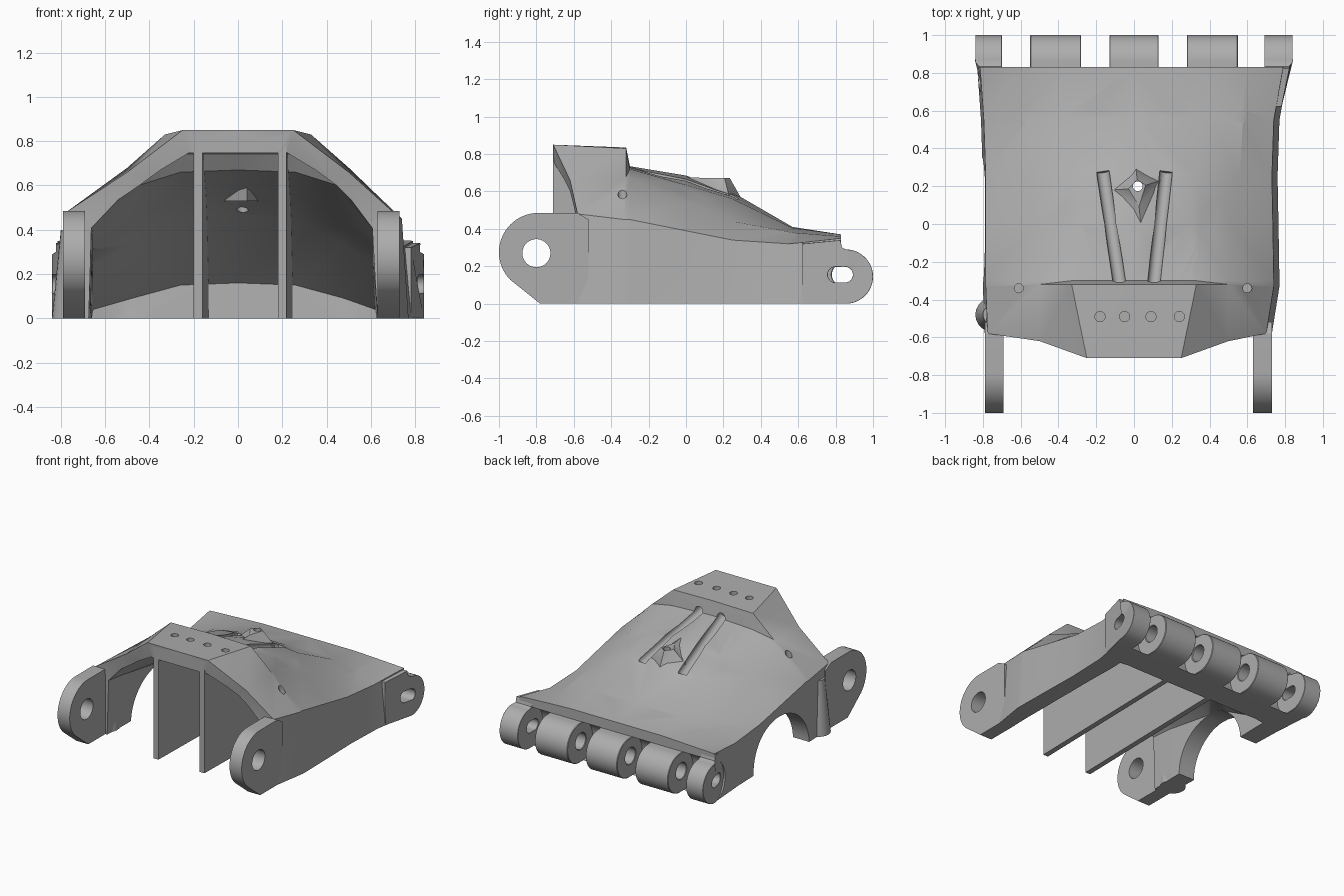
import bpy, bmesh, math
from mathutils import Vector

cube = bpy.data.objects.get("Cube")
if cube:
    bpy.data.objects.remove(cube, do_unlink=True)

grey = bpy.data.materials.new("plain grey")
grey.use_nodes = True
grey.diffuse_color = (0.42, 0.42, 0.42, 1)
grey.node_tree.nodes["Principled BSDF"].inputs["Base Color"].default_value = grey.diffuse_color


def finish(name, bm):
    bmesh.ops.recalc_face_normals(bm, faces=bm.faces[:])
    mesh = bpy.data.meshes.new(name)
    bm.to_mesh(mesh)
    bm.free()
    mesh.materials.append(grey)
    obj = bpy.data.objects.new(name, mesh)
    bpy.context.collection.objects.link(obj)
    return obj


def loft(name, rings, triangles=True):
    """Closed solid through matching rings of points."""
    bm = bmesh.new()
    rows = [[bm.verts.new(p) for p in ring] for ring in rings]
    n = len(rows[0])
    for a, b in zip(rows, rows[1:]):
        for i in range(n):
            j = (i + 1) % n
            bm.faces.new((a[i], a[j], b[j], b[i]))
    bm.faces.new(rows[0])
    bm.faces.new(rows[-1])
    bmesh.ops.recalc_face_normals(bm, faces=bm.faces[:])
    if triangles:
        bmesh.ops.triangulate(bm, faces=bm.faces[:])
    return finish(name, bm)


def prism(name, outline, x0, x1):
    """Side outline of (y, z) points extruded across x."""
    return loft(name, [[(x, y, z) for y, z in outline] for x in (x0, x1)], False)


def arc(cy, cz, r, start, end, steps=24):
    angles = [math.radians(start + (end - start) * i / steps) for i in range(steps + 1)]
    return [(cy + r * math.cos(a), cz + r * math.sin(a)) for a in angles]


def rod(name, start, end, r):
    """Cylinder between two points."""
    bm = bmesh.new()
    start, end = Vector(start), Vector(end)
    axis = end - start
    bmesh.ops.create_cone(bm, cap_ends=True, segments=20, radius1=r, radius2=r, depth=axis.length)
    turn = axis.to_track_quat("Z", "Y").to_matrix()
    for v in bm.verts:
        v.co = turn @ v.co + (start + end) / 2
    return finish(name, bm)


def cut(obj, cutter):
    cutter.hide_render = True
    mod = obj.modifiers.new("cut", "BOOLEAN")
    mod.operation, mod.object, mod.solver = "DIFFERENCE", cutter, "EXACT"
    bpy.context.view_layer.objects.active = obj
    bpy.ops.object.modifier_apply(modifier=mod.name)
    bpy.data.objects.remove(cutter, do_unlink=True)


def ring(s, base=0.0):
    """Cross-section: y side, shoulder, deck; x walls; z wall; x, z shoulder; x, z deck; z crown."""
    ys, ym, yd, xl, xr, zs, xm, zm, xd, zd, zc = s
    return [(xl, ys, base), (xl + .015, ys, zs), (-xm, ym, zm), (-xd, yd, zd), (0, yd, zc),
            (xd, yd, zd), (xm, ym, zm), (xr - .03, ys, zs), (xr, ys, base)]


# Hollow shell, stations from the front mouth to the back
outer = [
    (-.58, -.62, -.71, -.68, .62, .43, .43, .59, .19, .74, .74),
    (-.58, -.62, -.71, -.79, .73, .48, .50, .66, .25, .85, .85),
    (-.33, -.32, -.32, -.80, .77, .45, .50, .68, .33, .83, .835),
    (-.30, -.30, -.30, -.80, .77, .45, .50, .67, .33, .72, .735),
    (.00, .00, .00, -.80, .765, .39, .52, .54, .30, .635, .685),
    (.25, .25, .25, -.80, .76, .34, .56, .44, .32, .56, .595),
    (.55, .57, .57, -.81, .77, .32, .58, .38, .38, .405, .41),
    (.83, .83, .83, -.83, .82, .35, .60, .36, .38, .37, .37),
]
cavity = [
    (-.90, -.90, -.90, -.69, .63, .44, .44, .60, .20, .75, .75),
    (-.40, -.40, -.40, -.67, .64, .39, .45, .60, .26, .74, .74),
    (-.35, -.35, -.35, -.67, .64, .38, .45, .58, .26, .66, .67),
    (.00, .00, .00, -.67, .64, .32, .46, .45, .24, .56, .58),
    (.25, .25, .25, -.67, .64, .24, .48, .34, .26, .45, .47),
    (.60, .62, .62, -.67, .65, .04, .48, .09, .26, .15, .16),
]
shell = loft("shell", [ring(s) for s in outer])
cut(shell, loft("cavity", [ring(s, -.1) for s in cavity]))

# Arched opening in one side wall, and the round hinge clearance
arch = [(y, z * .95) for y, z in arc(.02, 0, .33, 0, 180)]
cut(shell, prism("arch_cutter", [(.35, -.1)] + arch + [(-.31, -.1)], -1, -.6))
cut(shell, prism("hinge_clearance", arc(.855, .145, .153, 0, 352.8, 49), -1, 1))

# Fanned bores through the front deck, with matching troughs down the slope
drills = [((a, -.80, .80), (b, -.25, .78), .028)
          for a, b in ((-.15, -.21), (-.045, -.075), (.06, .11), (.165, .245))]
drills += [((-.22, -.36, .74), (-.33, .11, .59), .034),
           ((-.07, -.36, .75), (-.165, .28, .565), .034),
           ((.10, -.36, .75), (.17, .28, .565), .034),
           ((.24, -.36, .72), (.43, .10, .55), .034)]

# Holes in the deck, back edge, shoulders and bottom rim
drills += [((x, -.49, .80), (x, -.49, .95), .027) for x in (-.18, -.05, .09, .24)]
drills += [((x, y, .30), (x, y, .6), .04) for x, y in ((-.59, .57), (-.21, .62), (.2, .62), (.56, .57))]
drills += [((x, -.34, .54), (x, -.34, .75), .024) for x in (-.61, .60)]
drills += [((.70, -.5 + .17 * i, -.05), (.70, -.5 + .17 * i, .03), .015) for i in range(7)]
drills += [((-.7 + .2 * i, .66, -.05), (-.7 + .2 * i, .66, .03), .015) for i in range(8)]
for start, end, radius in drills:
    cut(shell, rod("drill", start, end, radius))

# Faceted boss on the slope, drilled through
base = [(-.12, .18, .59), (.04, -.05, .68), (.14, .23, .575), (.01, .30, .555)]
under = [(x, y, .53) for x, y, z in base]
crest = [(.02 + (x - .02) * .35, .19 + (y - .19) * .4, .672) for x, y, z in base]
boss = loft("boss", [under, base, crest])
for part in (shell, boss):
    cut(part, rod("boss_bore", (.02, .2, .3), (.02, .2, .8), .026))

# Pivot ears at the front
ear_outline = [(-.52, .0), (-.52, .45), (-.58, .485)] + arc(-.79, .275, .21, 90, 225) + [(-.78, 0)]
ears = []
for name, x0, x1 in (("right_ear", -.79, -.69), ("left_ear", .63, .73)):
    ear = prism(name, ear_outline, x0, x1)
    cut(ear, prism("pivot_hole", arc(-.80, .27, .075, 0, 352.8, 49), x0 - .1, x1 + .1))
    ears.append(ear)

# Flared foot beside the arched opening
bm = bmesh.new()
bmesh.ops.create_cone(bm, cap_ends=True, segments=20, radius1=.09, radius2=.05, depth=.4)
bmesh.ops.translate(bm, verts=bm.verts[:], vec=(-.75, -.48, .2))
foot = finish("foot", bm)

# Inner ribs, leaning slightly sideways towards the back
rib_outline = [(-.71, 0), (-.71, .78), (-.35, .70), (.25, .50), (.55, .34), (.62, 0)]
ribs = []
for name, x0, x1 in (("right_rib", -.20, -.16), ("left_rib", .18, .22)):
    rib = prism(name, rib_outline, x0, x1)
    for v in rib.data.vertices:
        v.co.x += .02 * (v.co.y + .7)
    ribs.append(rib)

# Hinge knuckles along the back; the end ones blend into the side walls
knuckles = []
curve = arc(.855, .145, .145, -90, 90)
middle_outline = [(.69, .30), (.69, 0)] + curve
end_outline = [(.62, .32), (.62, 0)] + curve + [(.835, .30), (.825, .34)]
slot = arc(.85, .155, .042, -90, 90) + arc(.80, .155, .042, 90, 270)
for i, (x0, x1) in enumerate(((-.84, -.70), (-.55, -.28), (-.13, .13), (.28, .55), (.69, .84))):
    is_end = i in (0, 4)
    knuckle = prism("hinge_knuckle_%d" % (i + 1), end_outline if is_end else middle_outline, x0, x1)
    for v in knuckle.data.vertices:
        if is_end and abs(v.co.x) > .8 and v.co.y < .85:
            v.co.x *= .93 if v.co.y < .7 else .98
    cut(knuckle, prism("pin_hole", slot if is_end else arc(.84, .155, .06, 0, 352.8, 49), x0 - .1, x1 + .1))
    bevel = knuckle.modifiers.new("bevel", "BEVEL")
    bevel.width, bevel.segments, bevel.angle_limit = .01, 1, math.radians(60)
    knuckles.append(knuckle)

# Smooth curved walls, keep corners sharp
bpy.ops.object.select_all(action="DESELECT")
for obj in [shell, boss, foot] + ears + ribs + knuckles:
    obj.select_set(True)
bpy.context.view_layer.objects.active = shell
bpy.ops.object.shade_smooth_by_angle(angle=math.radians(30))
